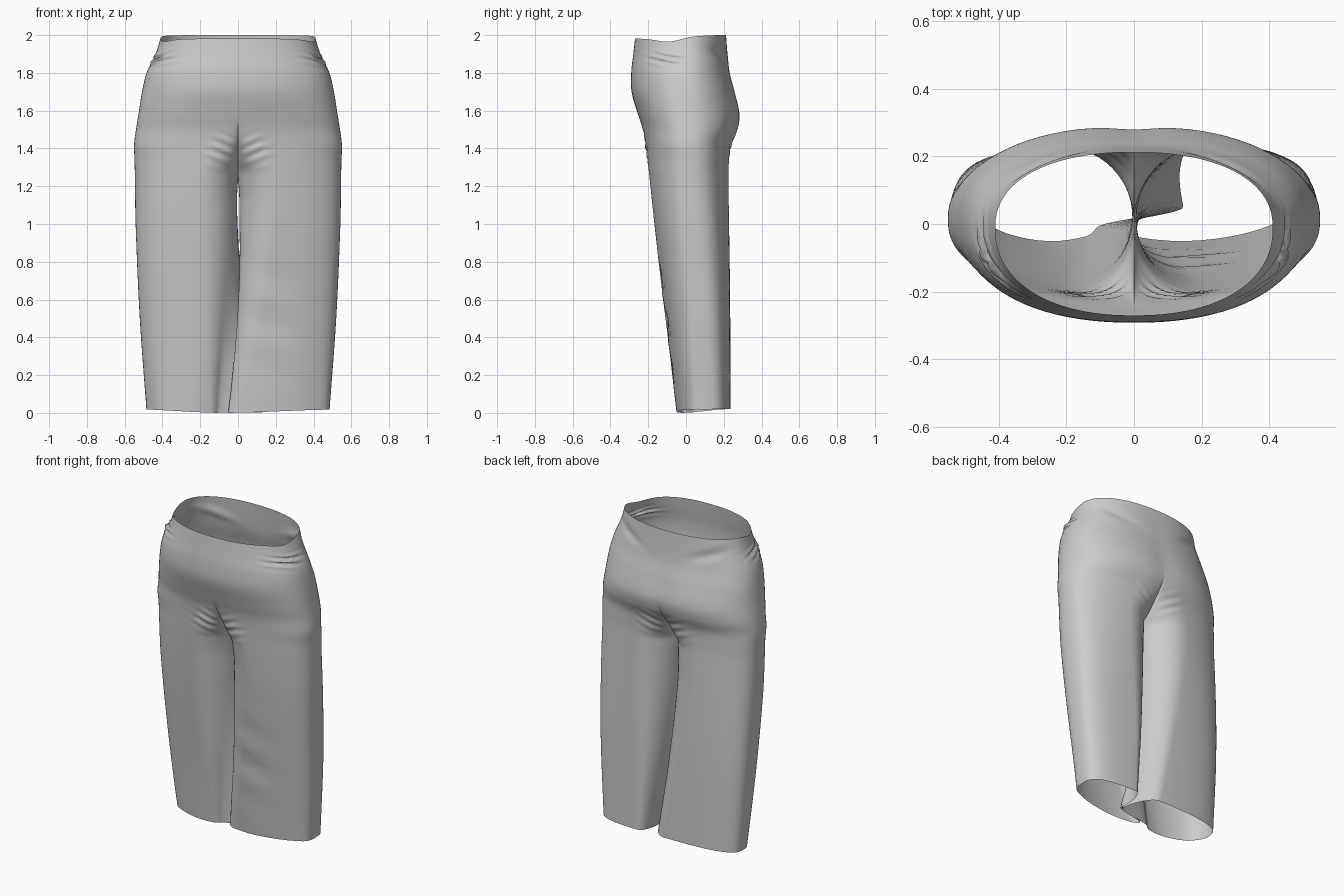
import bpy, bmesh
from math import sin, cos, asin, pi, exp

if "Cube" in bpy.data.objects:
    bpy.data.objects.remove(bpy.data.objects["Cube"])

# Profile by height: z, half width, front y, back y, y of the side seam,
# centre-front y, centre-back y, inner rounding front / back, twist of inner legs
ROWS = [
    (2.00, .410, -.270, .212, -.01, -.270, .212, .12, .12, 0),
    (1.90, .440, -.280, .220, -.01, -.280, .220, .12, .12, 0),
    (1.80, .484, -.290, .233, -.01, -.290, .233, .12, .12, 0),
    (1.70, .508, -.288, .262, .00, -.288, .262, .12, .12, 0),
    (1.58, .527, -.254, .289, .00, -.254, .289, .12, .12, 0),
    (1.50, .540, -.230, .277, .01, -.220, .268, .12, .14, 0),
    (1.42, .550, -.217, .245, .01, -.170, .205, .13, .18, 0),
    (1.34, .548, -.210, .235, .02, -.090, .115, .17, .21, 0),
    (1.26, .546, -.203, .232, .02, .005, .005, .20, .22, 0),
    (1.00, .542, -.175, .232, .03, .010, .010, .21, .20, .06),
    (0.50, .520, -.115, .235, .07, .020, .020, .15, .14, .45),
    (0.02, .485, -.060, .237, .10, .030, .030, .07, .09, 1),
]
CROTCH = 8          # row where front and back centre seams meet
SUB = 8             # rings between profile rows
INNER, OUTER = 14, 18   # columns on inner rounding and on outer arc


def smooth(t):
    t = max(0.0, min(1.0, t))
    return t * t * (3 - 2 * t)


def bell(v, centre, width):
    return exp(-((v - centre) / width) ** 2)


def profile(i, t):
    """Smooth interpolation between the profile rows."""
    pick = lambda j: ROWS[max(0, min(len(ROWS) - 1, j))]
    a, b, c, d = pick(i - 1), pick(i), pick(i + 1), pick(i + 2)
    h = b[0] - c[0]
    out = []
    for k in range(10):
        ma = (c[k] - a[k]) / (a[0] - c[0]) * h
        mb = (d[k] - b[k]) / (b[0] - d[0]) * h
        out.append((2*t**3 - 3*t*t + 1) * b[k] + (t**3 - 2*t*t + t) * ma
                   + (3*t*t - 2*t**3) * c[k] + (t**3 - t*t) * mb)
    out[0] = b[0] + (c[0] - b[0]) * t
    return out


def half_section(p):
    """One side's cross-section, from centre front around to centre back."""
    z, W, F, B, ym, yf, yb, wf, wb, twist = p
    leg = smooth((1.7 - z) / 1.2)

    def quarter(edge, centre, w, e):
        t0 = asin((w / W) ** (e / 2))
        at = lambda t: (W * sin(t) ** (2 / e),
                        ym + (edge - ym) * max(0, cos(t)) ** (2 / e))
        pts = []
        for i in range(INNER):
            a = i / INNER * pi / 2
            x = w * (1 - cos(a))
            y = at(asin((x / W) ** (e / 2)))[1]
            pts.append((x, y + (centre - y) * (1 - sin(a))))
        return pts + [at(t0 + (pi / 2 - t0) * i / OUTER) for i in range(OUTER + 1)]

    front = quarter(F, yf, wf, 2.25 + .3 * leg)
    back = quarter(B, yb, wb, 2.25 + 1.0 * leg)
    return front + back[-2::-1]


def drape(x, y, z, p, side):
    """Twist of the inner legs, sloping hems and cloth folds."""
    W, F, B, twist = p[1], p[2], p[3], p[9]
    ax = abs(x)
    back = smooth((y - F) / (B - F))
    x0 = x
    # front edges lift inwards, then the inner legs curl towards the right
    y += .03 * twist * bell(ax, 0, .13) * (1 - back)
    curl = smooth((y - F - .05) / (.06 + .18 * (1 - twist)))
    x += twist * (-.085 + .235 * curl - .04 * back) * (1 - ax / W)
    # soft hollow along the centre back
    y -= .010 * bell(ax, 0, .09) * bell(z, 1.6, .15) * back
    # pinched folds below the waist on both hips
    pinch = bell(z, 1.88, .035) * bell(y, -.10, .09) * smooth((ax - .25) / .12)
    f = .018 * pinch * sin((z + .25 * y) * 150)
    x += side * f
    y -= .5 * f
    # slanting folds at the back of the waist
    f = bell(z - .35 * (ax - .3), 1.90, .03) * bell(ax, .28, .10) * back
    y -= .012 * f
    # creases spreading from the crotch
    f = bell(z, 1.39, .07) * bell(ax, .09, .08) * smooth(ax / .04)
    y += .006 * f * sin(z * 110 - ax * 50) * (1 if back < .5 else -.7)
    # soft sagging folds on the right leg front
    if side > 0:
        f = bell(z, .52, .27) * bell(ax, .19, .12) * (1 - back)
        y += f * (.004 + .007 * sin(z * 26 + ax * 9))
    # waist edge dips at the sides, hem hangs lower in front
    top = smooth((z - 1.82) / .18)
    z -= top * (.018 * (1 - back) + .022 * bell(y, -.09, .09))
    z -= .02 * (1 - smooth(z / .3)) * (1 - back) * bell(x0, 0, .35)
    return x, y, z


def build_trousers():
    bm = bmesh.new()
    rings = [profile(i, s / SUB) for i in range(len(ROWS) - 1) for s in range(SUB)]
    rings.append(list(ROWS[-1]))
    for side in (1, -1):
        grid = []
        for n, p in enumerate(rings):
            below = n - CROTCH * SUB
            if below >= 0:
                p[6] = p[5]
            gap = .006 * smooth(below / 4) if below > 0 else 0
            row = []
            for x, y in half_section(p):
                x += gap * (1 - x / p[1])
                row.append(bm.verts.new(drape(side * x, y, p[0], p, side)))
            grid.append(row)
        for a, b in zip(grid, grid[1:]):
            for j in range(len(a) - 1):
                bm.faces.new((a[j], a[j + 1], b[j + 1], b[j]))
    # sew the centre seam and the inner leg seams
    bmesh.ops.remove_doubles(bm, verts=bm.verts, dist=.0003)
    bmesh.ops.recalc_face_normals(bm, faces=bm.faces)
    mesh = bpy.data.meshes.new("trousers")
    bm.to_mesh(mesh)
    bm.free()
    obj = bpy.data.objects.new("trousers", mesh)
    bpy.context.collection.objects.link(obj)
    bpy.context.view_layer.objects.active = obj
    obj.select_set(True)
    bpy.ops.object.shade_smooth()


build_trousers()
